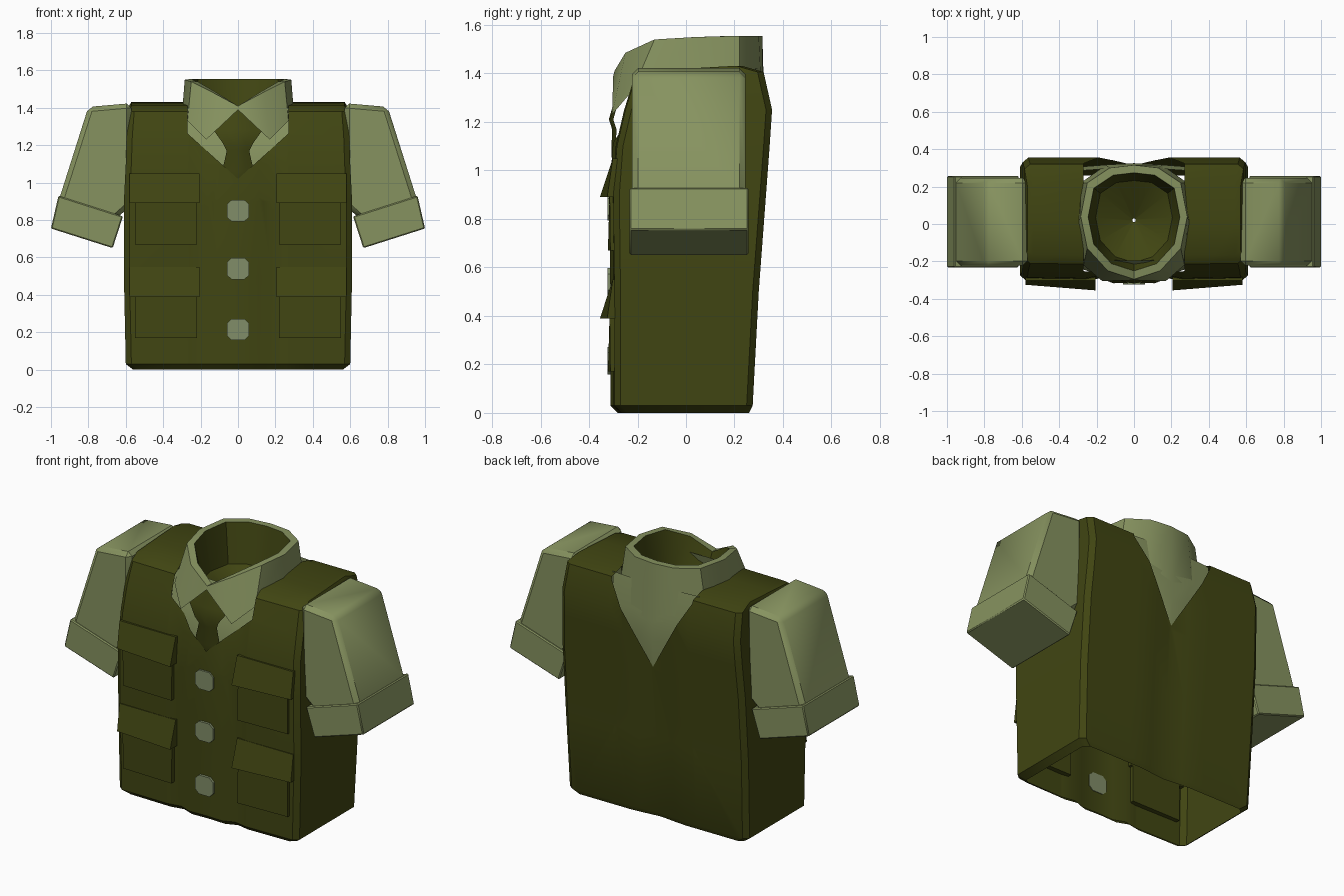
import bpy, bmesh, math
from mathutils import Vector

if "Cube" in bpy.data.objects:
    bpy.data.objects.remove(bpy.data.objects["Cube"])


def material(name, rgb):
    m = bpy.data.materials.new(name)
    m.diffuse_color = (*rgb, 1)
    m.use_nodes = True
    m.node_tree.nodes["Principled BSDF"].inputs["Base Color"].default_value = m.diffuse_color
    return m


DARK = material("dark olive", (0.052, 0.060, 0.006))
LIGHT = material("light olive", (0.24, 0.29, 0.115))
BUTTON = material("button green", (0.22, 0.27, 0.14))


def finish(name, bm, mats, bevel=0.0, angle=35):
    bmesh.ops.recalc_face_normals(bm, faces=bm.faces)
    if bevel:
        bmesh.ops.bevel(bm, geom=bm.edges[:], offset=bevel, segments=1, affect='EDGES')
    me = bpy.data.meshes.new(name)
    bm.to_mesh(me)
    bm.free()
    for m in mats:
        me.materials.append(m)
    for p in me.polygons:
        p.use_smooth = True
    me.set_sharp_from_angle(angle=math.radians(angle))
    ob = bpy.data.objects.new(name, me)
    bpy.context.collection.objects.link(ob)
    return ob


def loft(bm, rows, closed=True):
    """Skin rows of points with quads; returns the vertex rows."""
    vs = [[bm.verts.new(p) for p in r] for r in rows]
    n = len(rows[0])
    for j in range(len(rows) - 1):
        for i in range(n if closed else n - 1):
            k = (i + 1) % n
            f = bm.faces.new((vs[j][i], vs[j][k], vs[j + 1][k], vs[j + 1][i]))
            f.material_index = j
    return vs


def prism(name, outline, y0, y1, mat, bevel=0.0):
    """Outline in xz pushed from y0 to y1."""
    bm = bmesh.new()
    a, b = loft(bm, [[(x, y, z) for x, z in outline] for y in (y0, y1)])
    bm.faces.new(a)
    bm.faces.new(b)
    for f in bm.faces:
        f.material_index = 0
    return finish(name, bm, [mat], bevel)


# ---- vest body: open-bottomed shell lofted from rings (z, half width, front y, back y)
rings = [(0, .56, -.27, .26), (.03, .60, -.30, .275), (.5, .61, -.30, .30),
         (.9, .61, -.305, .33), (1.1, .60, -.29, .345), (1.25, .595, -.255, .355),
         (1.39, .585, -.215, .32), (1.42, .57, -.17, .23)]


def ring(z, w, yf, yb):
    half = [(0, -.008, -.018), (.11, -.012, -.006), (.18, .015, 0),
            (.26, 0, 0), (w - .03, .005, 0), (w, .03, -.025)]
    side = [(-x, a, b) for x, a, b in half[:0:-1]] + half
    top = .05 if z > 1.3 else 0
    front = [(x, yf + a, z + top * yf) for x, a, b in side]
    back = [(x, yb + b, z + top * yb) for x, a, b in side]
    return front + back[::-1]


bm = bmesh.new()
vs = loft(bm, [ring(*r) for r in rings])
top, n = vs[-1], len(vs[-1])
for i in range(n // 2 - 1):
    bm.faces.new((top[i], top[i + 1], top[n - 2 - i], top[n - 1 - i]))


def cut(co, no, sign=0):
    faces = [f for f in bm.faces if sign * f.calc_center_median().y >= 0]
    geom = set(faces)
    for f in faces:
        geom.update(f.edges)
        geom.update(f.verts)
    bmesh.ops.bisect_plane(bm, geom=list(geom), plane_co=co, plane_no=no, dist=1e-5)


# necklines: V openings at front and back, joined over the neck
necks = {-1: (1.02, .9), 1: (.93, 1.7)}
cut((0, 0, 0), (0, 1, 0))
for s in (-1, 1):
    cut((s * .27, 0, 0), (1, 0, 0))
    for side, (z0, k) in necks.items():
        cut((0, 0, z0), Vector((-s * k, 0, 1)).normalized(), side)
doomed = []
for f in bm.faces:
    c = f.calc_center_median()
    z0, k = necks[1 if c.y > 0 else -1]
    if abs(c.x) < .27 and c.z > z0 + k * abs(c.x):
        doomed.append(f)
bmesh.ops.delete(bm, geom=doomed, context='FACES')
for f in bm.faces:
    f.material_index = 0
finish("vest_body", bm, [DARK])


# ---- curved panels: rows (half width, y at middle, z), edges set back by a drop
def panel(name, rows, drop, mat):
    bm = bmesh.new()
    loft(bm, [[(-w, y + drop, z), (-w / 2, y + drop * .3, z), (0, y, z),
               (w / 2, y + drop * .3, z), (w, y + drop, z)] for w, y, z in rows], False)
    for f in bm.faces:
        f.material_index = 0
    return finish(name, bm, [mat])


panel("shirt_back", [(.29, .30, 1.42), (.27, .322, 1.25), (.2, .325, 1.1), (.06, .31, .9)], -.015, LIGHT)
panel("shirt_front", [(.29, -.195, 1.4), (.28, -.25, 1.22), (.2, -.278, 1.1), (.1, -.28, .98)], .01, LIGHT)
panel("tie", [(.03, -.275, 1.40), (.13, -.298, 1.28), (.08, -.318, 1.21), (.06, -.305, 1.17),
              (.085, -.308, 1.06), (.05, -.285, .98)], .018, DARK)

# ---- collar: folded band with a dark lining
top_half = [(0, -.295, 1.41), (.14, -.25, 1.485), (.25, -.13, 1.54), (.285, .04, 1.55),
            (.25, .22, 1.555), (.13, .30, 1.555), (0, .315, 1.555)]
low_half = [(0, -.30, 1.39), (.17, -.305, 1.23), (.27, -.22, 1.33), (.30, 0, 1.36),
            (.285, .22, 1.34), (.15, .315, 1.25), (0, .325, 1.2)]


def whole(half):
    return half + [(-x, y, z) for x, y, z in half[-2:0:-1]]


def shrink(pts, s, z=None):
    return [(x * s, .02 + (y - .02) * s, q if z is None else z) for x, y, q in pts]


bm = bmesh.new()
rim = whole(top_half)
loft(bm, [whole(low_half), rim, shrink(rim, .86), shrink(rim, .72, 1.32), shrink(rim, .03, 1.2)])
for f in bm.faces:
    f.material_index = int(f.material_index > 1)
finish("collar", bm, [LIGHT, DARK])

# ---- sleeves and turned-up cuffs
for s, tag in ((-1, "left"), (1, "right")):
    sleeve = [(.57, 1.425), (.80, 1.405), (.96, .90), (.66, .80), (.57, .88)]
    cuff = [(.96, .93), (1.0, .755), (.67, .65), (.615, .82)]
    prism(tag + "_sleeve", [(s * x, z) for x, z in sleeve], -.222, .245, LIGHT, .025)
    prism(tag + "_cuff", [(s * x, z) for x, z in cuff], -.232, .257, LIGHT, .006)


# ---- pockets: shallow bodies under wedge-shaped flaps
def wedge(name, s, x0, x1, z0, z1, low_in, low_out, high):
    bm = bmesh.new()
    front = [(s * x0, low_in, z0), (s * x1, low_out, z0), (s * x1, high, z1), (s * x0, high, z1)]
    a, b = loft(bm, [front, [(x, -.27, z) for x, y, z in front]])
    bm.faces.new(a)
    bm.faces.new(b)
    for f in bm.faces:
        f.material_index = 0
    finish(name, bm, [DARK])


for s, tag in ((-1, "left"), (1, "right")):
    for z, level in ((.17, "lower"), (.67, "upper")):
        wedge(f"{tag}_{level}_pocket", s, .22, .55, z, z + .24, -.322, -.312, -.315)
        wedge(f"{tag}_{level}_flap", s, .205, .58, z + .22, z + .38, -.355, -.325, -.302)

# ---- buttons: rounded squares on the front strip
for i, z in enumerate((.215, .54, .85)):
    a, b = .06, .035
    outline = [(a, b), (b, a), (-b, a), (-a, b), (-a, -b), (-b, -a), (b, -a), (a, -b)]
    prism(f"button_{i + 1}", [(x, z + q * .95) for x, q in outline], -.324, -.305, BUTTON)
